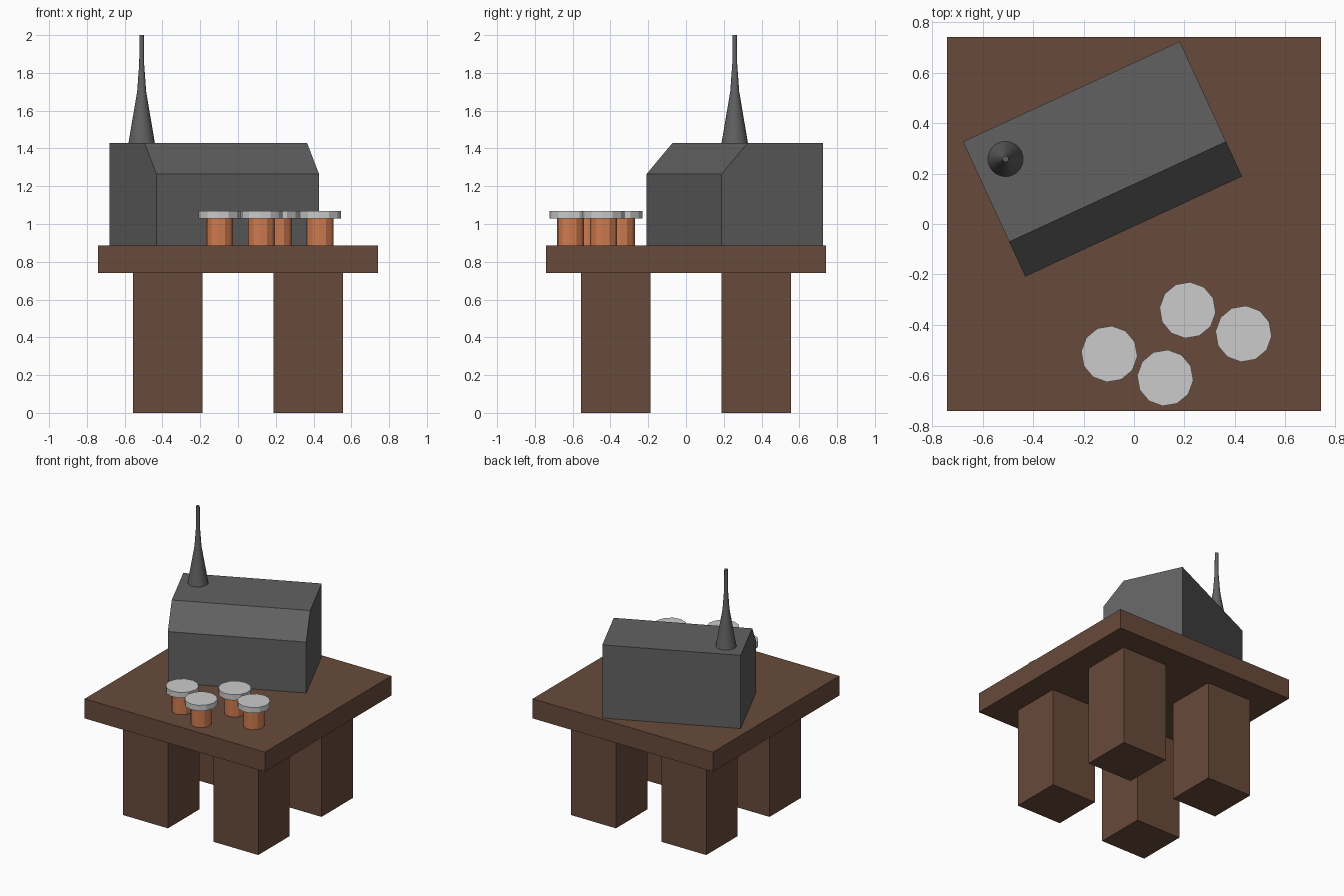
import bpy, bmesh, math
from mathutils import Matrix, Vector

if "Cube" in bpy.data.objects:
    bpy.data.objects.remove(bpy.data.objects["Cube"])

TURN = math.radians(24.8)


def material(name, rgb):
    m = bpy.data.materials.new(name)
    m.diffuse_color = (*rgb, 1)
    m.use_nodes = True
    m.node_tree.nodes["Principled BSDF"].inputs["Base Color"].default_value = m.diffuse_color
    return m


wood = material("dark_wood", (0.14, 0.068, 0.043))
charcoal = material("charcoal", (0.12, 0.12, 0.12))
copper = material("copper", (0.62, 0.2, 0.08))


def finish(bm, name, mat=None, matrix=None):
    bmesh.ops.recalc_face_normals(bm, faces=bm.faces)
    me = bpy.data.meshes.new(name)
    bm.to_mesh(me)
    bm.free()
    ob = bpy.data.objects.new(name, me)
    bpy.context.collection.objects.link(ob)
    if matrix:
        ob.matrix_world = matrix
    if mat:
        me.materials.append(mat)
    return ob


def box(name, x0, x1, y0, y1, z0, z1, mat):
    bm = bmesh.new()
    bmesh.ops.create_cube(bm, size=1)
    bmesh.ops.scale(bm, vec=(x1 - x0, y1 - y0, z1 - z0), verts=bm.verts)
    bmesh.ops.translate(bm, vec=((x0 + x1) / 2, (y0 + y1) / 2, (z0 + z1) / 2), verts=bm.verts)
    return finish(bm, name, mat)


def turned(name, x, y, profile, sides, mat=None):
    """Stack of rings (radius, z), capped at both ends."""
    bm = bmesh.new()
    rings = [[bm.verts.new((r * math.cos(2 * math.pi * i / sides),
                            r * math.sin(2 * math.pi * i / sides), z))
              for i in range(sides)] for r, z in profile]
    for a, b in zip(rings, rings[1:]):
        for i in range(sides):
            j = (i + 1) % sides
            bm.faces.new((a[i], a[j], b[j], b[i]))
    bm.faces.new(rings[0])
    bm.faces.new(rings[-1])
    return finish(bm, name, mat,
                  Matrix.Translation((x, y, 0)) @ Matrix.Rotation(TURN, 4, 'Z'))


# Table: square top on four thick legs
box("table_top", -0.742, 0.742, -0.742, 0.742, 0.74, 0.886, wood)
for sx, nx in ((-1, "left"), (1, "right")):
    for sy, ny in ((-1, "front"), (1, "back")):
        xs = sorted((sx * 0.187, sx * 0.556))
        ys = sorted((sy * 0.187, sy * 0.556))
        box(f"{ny}_{nx}_leg", *xs, *ys, 0, 0.74, wood)

# Cabinet: side profile with sloped front edge, extruded along its length
profile = [(-0.295, 0.886), (0.295, 0.886), (0.295, 1.43), (-0.143, 1.43), (-0.295, 1.265)]
bm = bmesh.new()
side = bm.faces.new([bm.verts.new((-0.474, y, z)) for y, z in profile])
ext = bmesh.ops.extrude_face_region(bm, geom=[side], use_keep_orig=True)
bmesh.ops.translate(bm, vec=(0.948, 0, 0),
                    verts=[v for v in ext["geom"] if isinstance(v, bmesh.types.BMVert)])
finish(bm, "cabinet", charcoal,
       Matrix.Translation((-0.125, 0.258, 0)) @ Matrix.Rotation(TURN, 4, 'Z'))

# Antenna: tapering spire on the cabinet
antenna = turned("antenna", -0.51, 0.258,
                 [(0.07, 1.43), (0.024, 1.70), (0.013, 1.85), (0.012, 2.0)], 24, charcoal)
bpy.context.view_layer.objects.active = antenna
antenna.select_set(True)
bpy.ops.object.shade_smooth_by_angle(angle=math.radians(30))

# Knobs: copper stems with wide grey caps
for n, (x, y) in enumerate([(-0.098, -0.516), (0.124, -0.611), (0.213, -0.342), (0.435, -0.436)], 1):
    turned(f"knob_stem_{n}", x, y, [(0.072, 0.886), (0.072, 1.028)], 12, copper)
    turned(f"knob_cap_{n}", x, y, [(0.112, 1.028), (0.112, 1.07)], 12)
